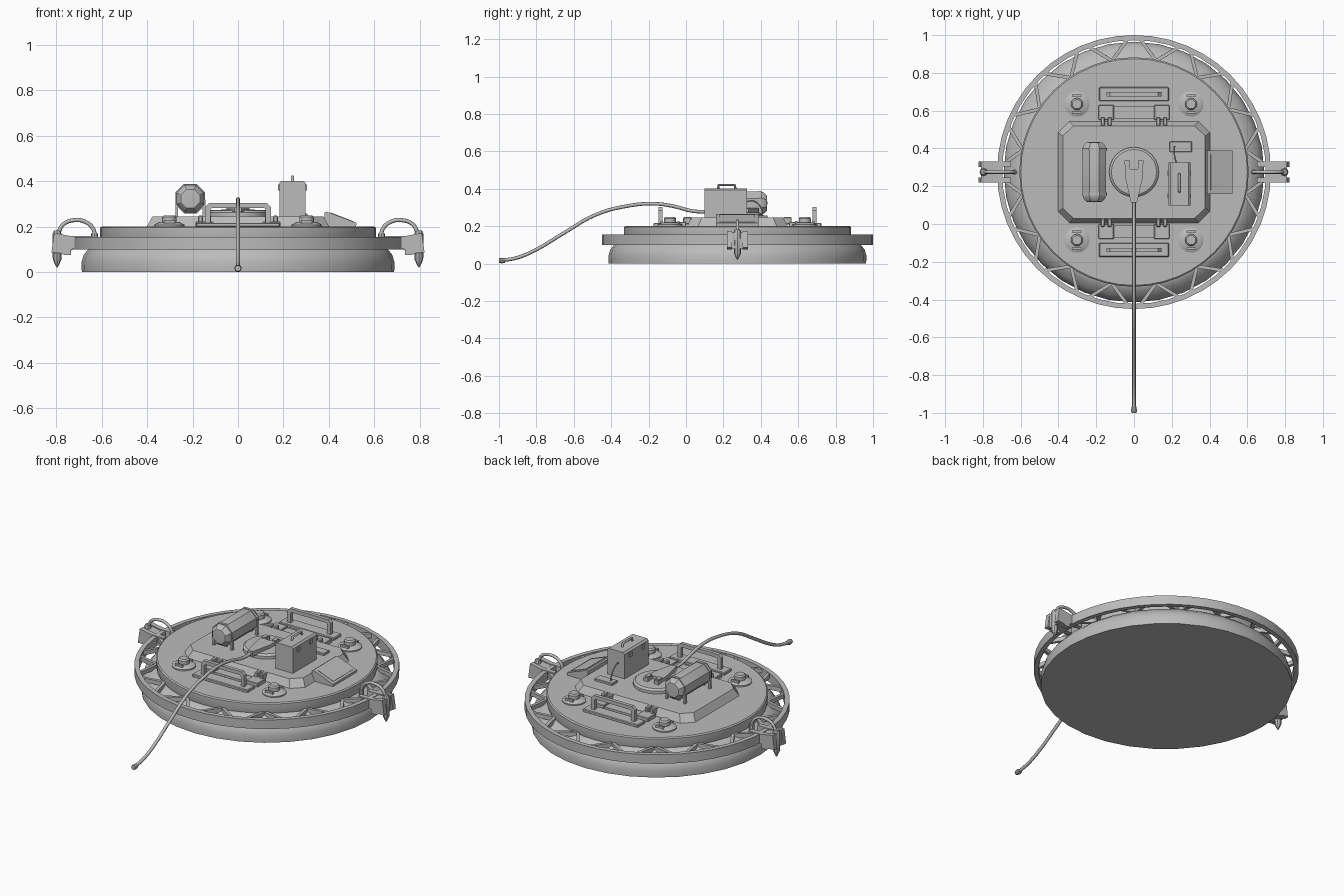
import bpy, bmesh, math
from mathutils import Vector, Matrix

if "Cube" in bpy.data.objects:
    bpy.data.objects.remove(bpy.data.objects["Cube"])

CY = 0.275  # centre of the round body along y
grey = bpy.data.materials.new("plain grey")
grey.diffuse_color = (0.5, 0.5, 0.5, 1)
grey.use_nodes = True
grey.node_tree.nodes["Principled BSDF"].inputs["Base Color"].default_value = grey.diffuse_color


def finish(name, bm, angle=32):
    bmesh.ops.recalc_face_normals(bm, faces=bm.faces)
    me = bpy.data.meshes.new(name)
    bm.to_mesh(me)
    bm.free()
    me.materials.append(grey)
    me.shade_smooth()
    me.set_sharp_from_angle(angle=math.radians(angle))
    ob = bpy.data.objects.new(name, me)
    bpy.context.collection.objects.link(ob)
    return ob


def box(name, x, y, z, bevel=0.0, rot=0):
    """Box from (min, max) pairs, optionally bevelled or turned about z."""
    lo, hi = Vector((x[0], y[0], z[0])), Vector((x[1], y[1], z[1]))
    bm = bmesh.new()
    bmesh.ops.create_cube(bm, size=1)
    m = Matrix.Translation((lo + hi) / 2) @ Matrix.Rotation(rot, 4, 'Z')
    bmesh.ops.transform(bm, verts=bm.verts, matrix=m @ Matrix.Diagonal((*(hi - lo), 1)))
    if bevel:
        bmesh.ops.bevel(bm, geom=bm.edges[:], offset=bevel, segments=1, affect='EDGES')
    return finish(name, bm)


def lathe(name, profile, centre, segs=32, axis='Z', closed=False, phase=0):
    """Revolve (radius, height) points about an axis."""
    bm = bmesh.new()
    rings = []
    for r, h in profile:
        if r == 0:
            rings.append([bm.verts.new((0, 0, h))] * segs)
        else:
            rings.append([bm.verts.new((r * math.cos(a), r * math.sin(a), h))
                          for a in ((i + phase) * math.tau / segs for i in range(segs))])
    pairs = list(zip(rings, rings[1:])) + ([(rings[-1], rings[0])] if closed else [])
    for a, b in pairs:
        for i in range(segs):
            j = (i + 1) % segs
            bm.faces.new(dict.fromkeys((a[i], a[j], b[j], b[i])))
    m = Matrix.Translation(centre)
    if axis == 'Y':
        m = m @ Matrix.Rotation(math.radians(-90), 4, 'X')
    bmesh.ops.transform(bm, verts=bm.verts, matrix=m)
    return finish(name, bm)


def prism(name, pts, a, b, plane='XZ', top_scale=None):
    """Extrude a polygon between a and b; XZ polygons run along y, XY along z."""
    bm = bmesh.new()
    put = (lambda p, d: (p[0], d, p[1])) if plane == 'XZ' else (lambda p, d: (p[0], p[1], d))
    lo = [bm.verts.new(put(p, a)) for p in pts]
    hi = [bm.verts.new(put(p, b)) for p in pts]
    bm.faces.new(lo)
    bm.faces.new(hi)
    for i in range(len(pts)):
        j = (i + 1) % len(pts)
        bm.faces.new((lo[i], lo[j], hi[j], hi[i]))
    return bm if name is None else finish(name, bm)


def tube(name, pts, r, smooth=True, res=2):
    cu = bpy.data.curves.new(name, 'CURVE')
    cu.dimensions = '3D'
    cu.bevel_depth, cu.bevel_resolution, cu.use_fill_caps = r, res, True
    cu.resolution_u = 5
    sp = cu.splines.new('BEZIER' if smooth else 'POLY')
    if smooth:
        sp.bezier_points.add(len(pts) - 1)
        for bp, p in zip(sp.bezier_points, pts):
            bp.co = p
            bp.handle_left_type = bp.handle_right_type = 'AUTO'
    else:
        sp.points.add(len(pts) - 1)
        for sp_pt, p in zip(sp.points, pts):
            sp_pt.co = (*p, 1)
    tmp = bpy.data.objects.new(name + "_path", cu)
    bpy.context.collection.objects.link(tmp)
    bpy.context.view_layer.update()
    bm = bmesh.new()
    bm.from_mesh(tmp.to_mesh())
    tmp.to_mesh_clear()
    bpy.data.objects.remove(tmp)
    return finish(name, bm, 50)


def octagon(x, y, w, d, c):
    """Rectangle with cut corners, centred on x, y."""
    return [(x + sx * (w - a), y + sy * (d - b)) for sx, sy, a, b in
            ((1, 1, 0, c), (1, 1, c, 0), (-1, 1, c, 0), (-1, 1, 0, c),
             (-1, -1, 0, c), (-1, -1, c, 0), (1, -1, c, 0), (1, -1, 0, c))]


# Round body and top plate
mid = (0, CY, 0)
lathe("base_body", [(0, 0), (0.688, 0), (0.69, 0.04), (0.68, 0.075), (0.66, 0.1),
                    (0.63, 0.125), (0.6, 0.14), (0, 0.14)], mid)
lathe("top_plate", [(0, 0.13), (0.6, 0.13), (0.607, 0.155), (0.607, 0.195), (0.6, 0.201), (0, 0.201)], mid, 48)

# Outer bumper ring and its zigzag struts
lathe("bumper_ring", [(0.725, 0.1), (0.725, 0.155), (0.698, 0.155), (0.698, 0.1)], mid, 48, closed=True)
N = 16
for i in range(N):
    for s in (-1, 1):
        a0 = (i + 0.5) * math.tau / N
        a1 = a0 + s * 0.8 * math.pi / N
        p = Vector((0.712 * math.cos(a1), CY + 0.712 * math.sin(a1), 0))
        q = Vector((0.6 * math.cos(a0), CY + 0.6 * math.sin(a0), 0))
        c, d = (p + q) / 2, p - q
        L = d.length / 2
        box("ring_strut", (c.x - L, c.x + L), (c.y - 0.009, c.y + 0.009), (0.125, 0.15),
            rot=math.atan2(d.y, d.x))

# Raised hatch with cut corners and sloping sides
bm = prism(None, octagon(0, CY, 0.405, 0.272, 0.06), 0.195, 0.245, 'XY')
for v in bm.verts:
    if v.co.z > 0.22:
        v.co.x *= 0.93
        v.co.y = CY + (v.co.y - CY) * 0.9
finish("hatch", bm)

# Hub, connector wedge and trailing cable
lathe("hub", [(0, 0.24), (0.132, 0.24), (0.132, 0.262), (0.12, 0.272), (0, 0.278)], mid, 24)
prism("cable_connector", [(-0.05, 0.335), (-0.02, 0.335), (-0.02, 0.29), (0.02, 0.29), (0.02, 0.335),
                          (0.05, 0.335), (0.045, 0.24), (0.016, 0.115), (-0.016, 0.115), (-0.045, 0.24)],
      0.265, 0.295, 'XY')
for s in (-1, 1):
    box("connector_latch", (s * 0.035 - 0.012, s * 0.035 + 0.012), (0.29, 0.325), (0.29, 0.302))
tube("cable", [(0, y, z) for y, z in ((0.15, 0.278), (0.04, 0.28), (-0.07, 0.307), (-0.17, 0.32), (-0.3, 0.31),
     (-0.48, 0.262), (-0.65, 0.165), (-0.8, 0.075), (-0.9, 0.032), (-0.985, 0.016))], 0.0095)
lathe("cable_plug", [(0, -1.0), (0.013, -1.0), (0.016, -0.985), (0.012, -0.967), (0, -0.965)],
      (0, 0, 0.016), 10, 'Y')

# Gas tank with straps and legs
lathe("tank", [(0, 0.115), (0.045, 0.118), (0.062, 0.135), (0.067, 0.155), (0.067, 0.395),
               (0.062, 0.415), (0.045, 0.432), (0, 0.435)], (-0.21, 0, 0.323), 8, 'Y', phase=0.5)
for y in (0.158, 0.395):
    lathe("tank_strap", [(0.066, y - 0.008), (0.071, y - 0.008), (0.071, y + 0.008), (0.066, y + 0.008)],
          (-0.21, 0, 0.323), 8, 'Y', True, phase=0.5)
    for s in (-1, 1):
        x = -0.21 + s * 0.06
        box("tank_leg", (x - 0.006, x + 0.006), (y - 0.008, y + 0.008), (0.24, 0.32))

# Equipment box with handle, socket and wire
prism("equipment_box", [(0.182, 0.245), (0.298, 0.245), (0.298, 0.392), (0.288, 0.402),
                        (0.192, 0.402), (0.182, 0.392)], 0.098, 0.325)
for y in (0.15, 0.27):
    for x in (0.182, 0.298):
        box("box_catch", (x - 0.005, x + 0.005), (y - 0.012, y + 0.012), (0.36, 0.385))
tube("box_handle", [(0.24, 0.17, 0.395), (0.24, 0.175, 0.42), (0.24, 0.26, 0.42), (0.24, 0.265, 0.395)], 0.007, False)
box("wire_socket", (0.188, 0.306), (0.382, 0.437), (0.24, 0.258), 0.003)
tube("socket_wire", [(0.215, 0.41, 0.255), (0.213, 0.4, 0.3), (0.215, 0.36, 0.335), (0.225, 0.32, 0.33)], 0.004)

# Slanted display
prism("display_housing", [(0.382, 0.2), (0.52, 0.2), (0.522, 0.216), (0.39, 0.266), (0.382, 0.262)], 0.16, 0.388)
prism("display_screen", [(0.405, 0.255), (0.508, 0.216), (0.51, 0.223), (0.407, 0.263)], 0.18, 0.368)

for s in (-1, 1):
    # Carry handles, front and back
    y = CY + s * 0.412
    box("handle_plate", (-0.185, 0.185), (y - 0.037, y + 0.037), (0.198, 0.217), 0.004)
    prism("carry_handle", [(-0.145, 0.21), (-0.145, 0.285), (-0.128, 0.303), (0.128, 0.303), (0.145, 0.285),
                           (0.145, 0.21), (0.122, 0.21), (0.122, 0.274), (0.116, 0.281), (-0.116, 0.281),
                           (-0.122, 0.274), (-0.122, 0.21)], y - 0.011, y + 0.011)
    # Low step between the hinges
    y = CY + s * 0.315
    box("hinge_step", (-0.11, 0.11), (y - 0.035, y + 0.035), (0.195, 0.212))
    for t in (-1, 1):
        # Hatch hinges
        x = t * 0.147
        box("hinge_leaf", sorted((x - 0.04, x + 0.04)), (y - 0.04, y + 0.04), (0.198, 0.222), 0.003)
        yk = CY + s * 0.268
        for dx in (-0.018, 0.018):
            box("hinge_knuckle", (x + dx - 0.011, x + dx + 0.011), (yk - 0.022, yk + 0.022), (0.21, 0.248), 0.004)
        # Bolts on round feet
        c = (t * 0.302, CY + s * 0.36, 0)
        lathe("bolt_base", [(0, 0.198), (0.067, 0.198), (0.067, 0.208), (0.045, 0.22), (0, 0.22)], c, 16)
        lathe("bolt_cap", [(0, 0.215), (0.032, 0.215), (0.032, 0.242), (0.025, 0.25), (0, 0.25)], c, 12)
        for u in (-1, 1):
            yb = c[1] + u * 0.045
            box("bolt_clip", (c[0] - 0.025, c[0] + 0.025), (yb - 0.006, yb + 0.006), (0.205, 0.228))

    # Side clamps: two plates, a hanging claw and a hose
    arm = [(0.65, 0.108), (0.65, 0.158), (0.735, 0.158), (0.81, 0.172), (0.822, 0.085), (0.79, 0.085),
           (0.765, 0.075), (0.735, 0.075), (0.735, 0.1)]
    for t in (-1, 1):
        y = CY + t * 0.042
        prism("clamp_plate", [(s * a, b) for a, b in arm], y - 0.014, y + 0.014)
    prism("clamp_core", [(s * a, b) for a, b in ((0.72, 0.1), (0.72, 0.15), (0.81, 0.165), (0.81, 0.08), (0.78, 0.08))],
          CY - 0.032, CY + 0.032)
    lathe("clamp_claw", [(0, 0.018), (0.008, 0.03), (0.019, 0.055), (0.021, 0.165), (0.014, 0.182), (0, 0.182)],
          (s * 0.797, CY, 0), 8)
    tube("clamp_hose", [(s * a, CY, b) for a, b in ((0.63, 0.14), (0.638, 0.19), (0.675, 0.222), (0.725, 0.228),
         (0.77, 0.21), (0.792, 0.172))], 0.009)
    lathe("hose_fitting", [(0, 0.14), (0.015, 0.14), (0.015, 0.17), (0, 0.17)], (s * 0.632, CY, 0), 8)
